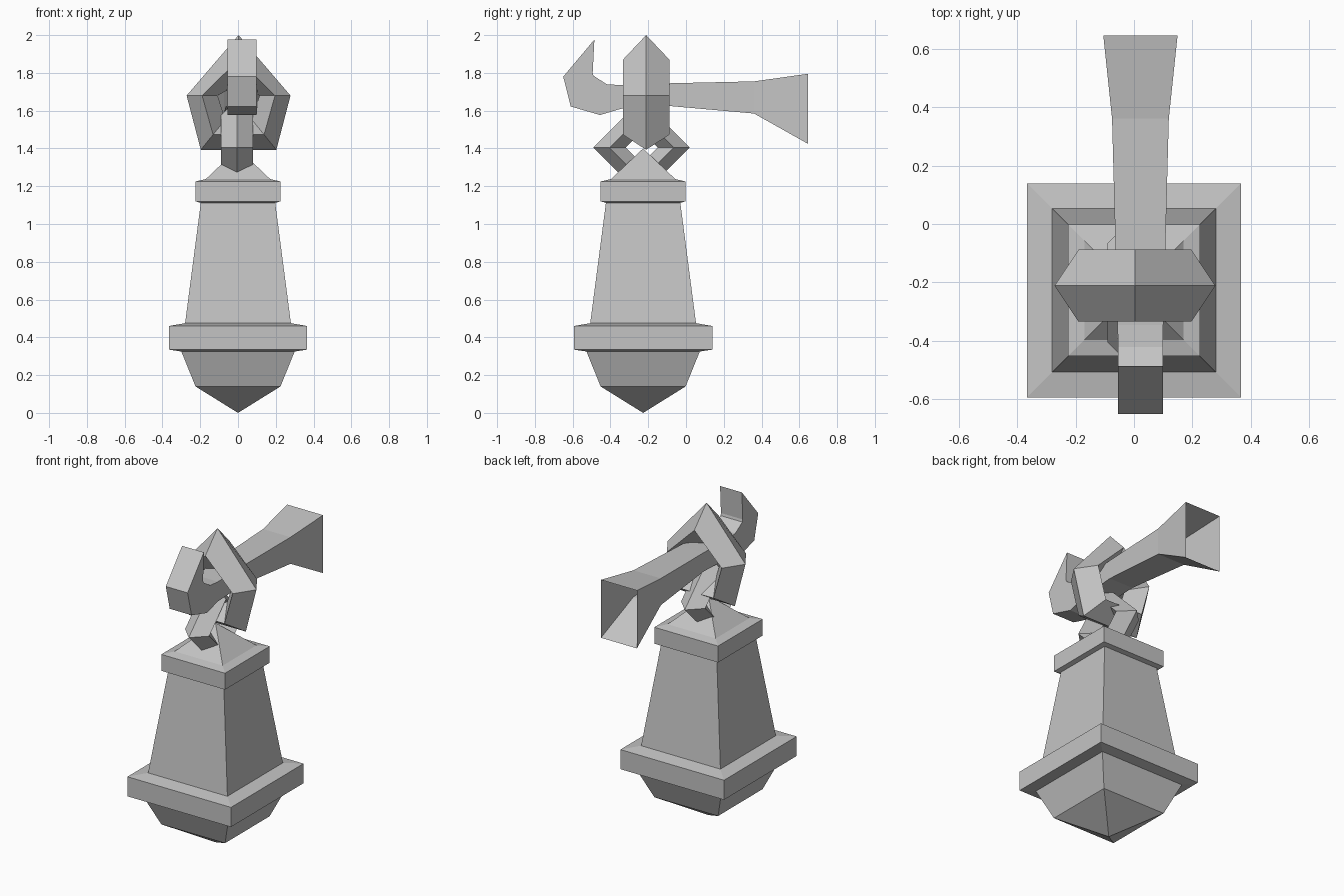
import bpy

cube = bpy.data.objects.get("Cube")
if cube:
    bpy.data.objects.remove(cube, do_unlink=True)

grey = bpy.data.materials.new("plain grey")
grey.use_nodes = True
colour = (0.55, 0.55, 0.55, 1)
grey.diffuse_color = colour
grey.node_tree.nodes["Principled BSDF"].inputs["Base Color"].default_value = colour


def add_part(name, verts, faces, location=(0, 0, 0)):
    mesh = bpy.data.meshes.new(name)
    mesh.from_pydata(verts, [], faces)
    mesh.validate()
    mesh.materials.append(grey)
    obj = bpy.data.objects.new(name, mesh)
    obj.location = location
    bpy.context.collection.objects.link(obj)
    return obj


def bridge(rings, size, closed=False):
    """Quads joining consecutive rings of equal vertex count."""
    faces = []
    for i in range(rings if closed else rings - 1):
        a, b = i * size, (i + 1) % rings * size
        for j in range(size):
            k = (j + 1) % size
            faces.append((a + j, a + k, b + k, b + j))
    return faces


# Square lantern body: half width and height up the profile, pointed at both ends
body_y = -0.227
bottom, top = 0.0, 1.40
profile = [(0.225, 0.14), (0.30, 0.325), (0.366, 0.335), (0.366, 0.46),
           (0.28, 0.475), (0.197, 1.112), (0.225, 1.12), (0.225, 1.225),
           (0.17, 1.238)]
verts = [(sx * w, sy * w, z) for w, z in profile
         for sx, sy in ((-1, -1), (1, -1), (1, 1), (-1, 1))]
faces = bridge(len(profile), 4)
last = len(verts)
verts += [(0, 0, bottom), (0, 0, top)]
for j in range(4):
    k = (j + 1) % 4
    faces += [(last, k, j), (last - 4 + j, last - 4 + k, last + 1)]
add_part("lantern_body", verts, faces, (0, body_y, 0))


def chain_link(name, outer, middle, half, location, across_x):
    """Link with a diamond section: outer ridge, two side corners, inner ridge."""
    verts = []
    for (ou, oz), (mu, mz) in zip(outer, middle):
        section = [(ou, 0, oz), (mu, half, mz),
                   (2 * mu - ou, 0, 2 * mz - oz), (mu, -half, mz)]
        verts += [(u, v, z) if across_x else (-v, u, z) for u, v, z in section]
    return add_part(name, verts, bridge(len(outer), 4, True), location)


# Large five-sided link around the horn
chain_link("large_link",
           [(0, 2.0), (0.275, 1.68), (0.2, 1.393), (-0.2, 1.393), (-0.275, 1.68)],
           [(0, 1.87), (0.193, 1.68), (0.135, 1.473), (-0.135, 1.473), (-0.193, 1.68)],
           0.123, (0.003, -0.211, 0), True)

# Small four-sided link through the lantern tip
diamond = [(0, 1), (1, 0), (0, -1), (-1, 0)]
chain_link("small_link",
           [(u * 0.255, z * 0.255) for u, z in diamond],
           [(u * 0.17, z * 0.17) for u, z in diamond],
           0.085, (-0.005, -0.235, 1.405), False)

# Horn with a flared open end and a curled hook: upper (y, z), lower (y, z), half width
stations = [((0.645, 1.795), (0.645, 1.425), 0.127),
            ((0.36, 1.755), (0.36, 1.585), 0.097),
            ((-0.09, 1.745), (-0.09, 1.625), 0.085),
            ((-0.345, 1.735), (-0.345, 1.61), 0.078),
            ((-0.42, 1.74), (-0.455, 1.577), 0.077),
            ((-0.49, 1.785), (-0.61, 1.622), 0.077),
            ((-0.494, 1.80), (-0.65, 1.78), 0.077),
            ((-0.485, 1.976), (-0.486, 1.975), 0.077)]
verts = []
for (uy, uz), (ly, lz), w in stations:
    verts += [(-w, uy, uz), (w, uy, uz), (w, ly, lz), (-w, ly, lz)]
faces = bridge(len(stations), 4)
tip = len(verts) - 4
faces.append((tip, tip + 1, tip + 2, tip + 3))
add_part("hooked_horn", verts, faces, (0.022, 0, 0))

# Make every shell face outward
import bmesh
for obj in bpy.context.collection.objects:
    if obj.type == 'MESH' and grey.name in obj.data.materials:
        bm = bmesh.new()
        bm.from_mesh(obj.data)
        bmesh.ops.recalc_face_normals(bm, faces=bm.faces)
        bm.to_mesh(obj.data)
        bm.free()
